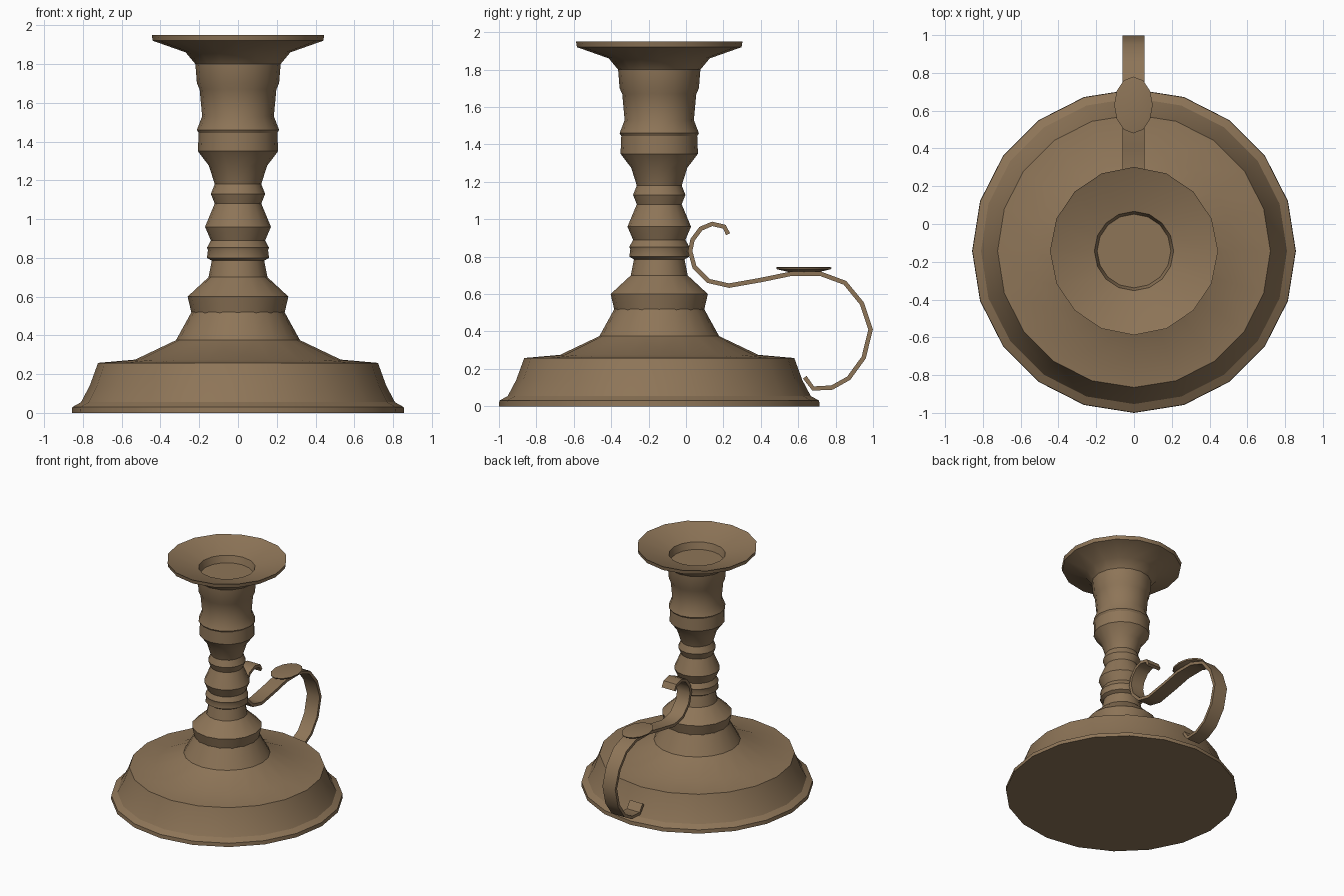
import bpy, bmesh, math
from mathutils import Vector

if "Cube" in bpy.data.objects:
    bpy.data.objects.remove(bpy.data.objects["Cube"])

CY = -0.143  # axis of the turned body

brass = bpy.data.materials.new("aged_brass")
brass.diffuse_color = (0.27, 0.178, 0.097, 1)
brass.use_nodes = True
brass.node_tree.nodes["Principled BSDF"].inputs["Base Color"].default_value = brass.diffuse_color


def finish(bm, name, angle):
    bmesh.ops.recalc_face_normals(bm, faces=bm.faces)
    me = bpy.data.meshes.new(name)
    bm.to_mesh(me)
    bm.free()
    me.materials.append(brass)
    ob = bpy.data.objects.new(name, me)
    bpy.context.collection.objects.link(ob)
    bpy.ops.object.select_all(action='DESELECT')
    ob.select_set(True)
    bpy.context.view_layer.objects.active = ob
    bpy.ops.object.shade_smooth_by_angle(angle=math.radians(angle))
    return ob


def lathe(name, profile, n, cx=0, cy=CY, sx=1, sy=1, angle=32):
    """Closed turned solid from (radius, z) points, capped at both ends."""
    bm = bmesh.new()
    rings = []
    for r, z in profile:
        rings.append([bm.verts.new((cx + sx * r * math.cos(2 * math.pi * i / n),
                                    cy + sy * r * math.sin(2 * math.pi * i / n), z))
                      for i in range(n)])
    for a, b in zip(rings, rings[1:]):
        for i in range(n):
            j = (i + 1) % n
            bm.faces.new((a[i], a[j], b[j], b[i]))
    bm.faces.new(rings[0])
    bm.faces.new(rings[-1])
    return finish(bm, name, angle)


def ribbon(name, path, x0, x1, t):
    """Flat strip following a (y, z) path."""
    bm = bmesh.new()
    pts = [Vector(p) for p in path]
    rings = []
    for i, p in enumerate(pts):
        d = (pts[min(i + 1, len(pts) - 1)] - pts[max(i - 1, 0)]).normalized()
        nrm = Vector((-d.y, d.x)) * t / 2
        a, b = p + nrm, p - nrm
        rings.append([bm.verts.new(c) for c in
                      ((x0, a.x, a.y), (x1, a.x, a.y), (x1, b.x, b.y), (x0, b.x, b.y))])
    for a, b in zip(rings, rings[1:]):
        for i in range(4):
            j = (i + 1) % 4
            bm.faces.new((a[i], a[j], b[j], b[i]))
    bm.faces.new(rings[0])
    bm.faces.new(rings[-1])
    return finish(bm, name, 40)


# wide drum base with sloping shoulder
lathe("base", [(0.857, 0), (0.855, 0.03), (0.81, 0.055), (0.765, 0.14),
               (0.722, 0.258), (0.53, 0.275), (0.32, 0.375), (0.24, 0.52)], 20)

# turned stem, socket and drip pan
lathe("stem", [(0.24, 0.515), (0.26, 0.60), (0.152, 0.70), (0.135, 0.785),
               (0.16, 0.80), (0.155, 0.84), (0.16, 0.852), (0.14, 0.89),
               (0.17, 0.96), (0.12, 1.08), (0.14, 1.13), (0.12, 1.18),
               (0.15, 1.275), (0.207, 1.35), (0.203, 1.445), (0.212, 1.46),
               (0.185, 1.53), (0.198, 1.67), (0.212, 1.70), (0.22, 1.80),
               (0.27, 1.86), (0.44, 1.92), (0.445, 1.95), (0.435, 1.945),
               (0.21, 1.885), (0.195, 1.83)], 16)

# scrolled strap handle
ribbon("handle", [(0.225, 0.92), (0.205, 0.96), (0.14, 0.975), (0.08, 0.95),
                  (0.035, 0.89), (0.022, 0.83), (0.045, 0.745), (0.12, 0.67),
                  (0.23, 0.645), (0.40, 0.675), (0.56, 0.708), (0.72, 0.708),
                  (0.85, 0.66), (0.94, 0.55), (0.987, 0.41), (0.95, 0.26),
                  (0.87, 0.15), (0.78, 0.10), (0.68, 0.095), (0.635, 0.155)],
       -0.06, 0.055, 0.024)

# oval thumb rest
lathe("thumb_rest", [(0.45, 0.715), (0.95, 0.732), (1, 0.742), (0.9, 0.745)], 12,
      cx=-0.003, cy=0.63, sx=0.102, sy=0.15)
